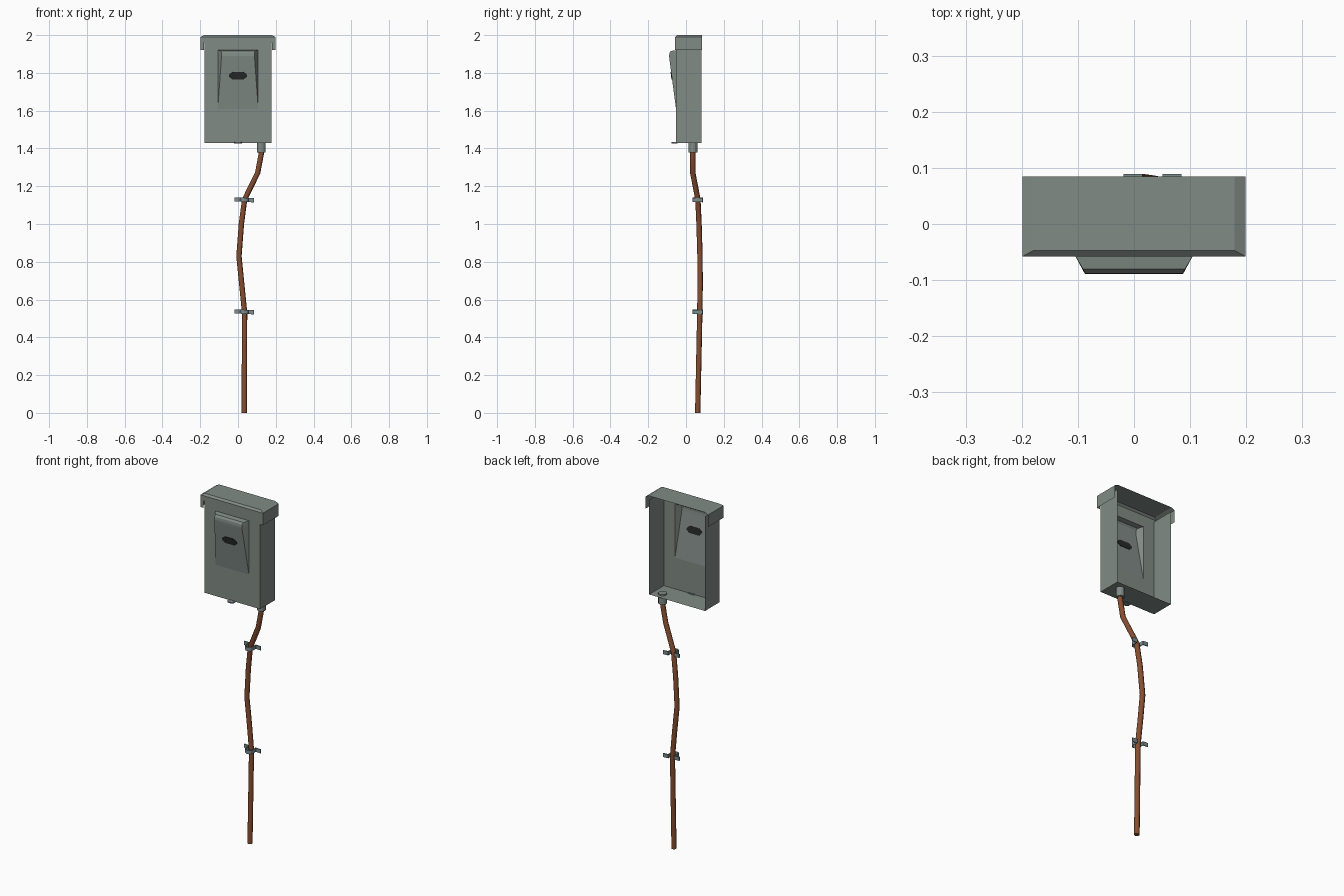
import bpy, bmesh, math
from mathutils import Vector

if "Cube" in bpy.data.objects:
    bpy.data.objects.remove(bpy.data.objects["Cube"])


def mat(name, rgb):
    m = bpy.data.materials.new(name)
    m.diffuse_color = (*rgb, 1)
    m.use_nodes = True
    m.node_tree.nodes["Principled BSDF"].inputs["Base Color"].default_value = m.diffuse_color
    return m


GREY = mat("grey_green_metal", (0.22, 0.26, 0.24))
STEEL = mat("steel", (0.20, 0.26, 0.27))
DARK = mat("dark_plate", (0.02, 0.022, 0.022))
CABLE = mat("brown_cable", (0.24, 0.075, 0.03))


def make(name, polys, material):
    """Object from a list of polygons; shared corners are welded."""
    bm = bmesh.new()
    for p in polys:
        bm.faces.new([bm.verts.new(v) for v in p])
    bmesh.ops.remove_doubles(bm, verts=bm.verts, dist=1e-5)
    bmesh.ops.recalc_face_normals(bm, faces=bm.faces)
    me = bpy.data.meshes.new(name)
    bm.to_mesh(me)
    bm.free()
    me.materials.append(material)
    ob = bpy.data.objects.new(name, me)
    bpy.context.collection.objects.link(ob)
    return ob


def solid(name, profile, place, depth, material):
    """Extrude a 2D profile; place(u, v, d) maps it into space."""
    a = [place(u, v, -depth / 2) for u, v in profile]
    b = [place(u, v, depth / 2) for u, v in profile]
    n = len(a)
    sides = [(a[i], a[(i + 1) % n], b[(i + 1) % n], b[i]) for i in range(n)]
    return make(name, [a[::-1], b] + sides, material)


# Box: sheet metal, open at the back, with an opening behind the pod
W, F, B, Z0, Z1 = 0.178, -0.053, 0.081, 1.43, 1.975
PW, P0, P1 = 0.107, 1.61, 1.92


def front(x0, x1, z0, z1, y=F):
    return [(x0, y, z0), (x1, y, z0), (x1, y, z1), (x0, y, z1)]


polys = [front(-W, W, Z0, P0), front(-W, W, P1, Z1),
         front(-W, -PW, P0, P1), front(PW, W, P0, P1),
         [(-W, F, Z0), (W, F, Z0), (W, B, Z0), (-W, B, Z0)]]
for s in (-W, W):
    polys.append([(s, F, Z0), (s, B, Z0), (s, B, Z1), (s, F, Z1)])
make("box_shell", polys, GREY)

# Hollow wedge pod on the front
rows = [(F, P0, PW), (-0.088, 1.875, 0.088), (-0.0895, 1.89, 0.087),
        (-0.088, 1.905, 0.087), (-0.08, 1.916, 0.091), (F, P1, PW)]
polys = []
for (y0, z0, h0), (y1, z1, h1) in zip(rows, rows[1:]):
    polys.append([(-h0, y0, z0), (h0, y0, z0), (h1, y1, z1), (-h1, y1, z1)])
    for s in (-1, 1):
        if z1 < P1:
            polys.append([(s * h0, y0, z0), (s * h1, y1, z1), (s * PW, F, P1)])
        else:
            polys.append([(s * h0, y0, z0), (s * PW, F, P1), (s * h0, y0, z0 - 1e-3)])
make("front_pod", polys, GREY)

# Cap: bevelled top, deeper skirts at the sides, open back
C, CF, CB, ZL, ZM, ZB = 0.199, -0.058, 0.085, 1.92, 1.96, 1.99
I, IF = 0.179, -0.047
polys = [[(-I, IF, 2), (I, IF, 2), (I, CB, 2), (-I, CB, 2)],
         [(-C, CF, ZB), (C, CF, ZB), (I, IF, 2), (-I, IF, 2)],
         front(-C, C, ZM, ZB, CF)]
for s in (-1, 1):
    polys += [[(s * C, CF, ZB), (s * C, CB, ZB), (s * I, CB, 2), (s * I, IF, 2)],
              [(s * C, CF, ZL), (s * C, CB, ZL), (s * C, CB, ZB), (s * C, CF, ZB)],
              front(s * I, s * C, ZL, ZM, CF)]
make("cap", polys, GREY)

# Plain dark plate set into the sloping pod face
t = Vector((0, -0.035, 0.265)).normalized()
n = Vector((0, -t.z, t.y))
oval = [(-0.047, -0.006), (-0.03, -0.019), (0.03, -0.019), (0.047, -0.006),
        (0.047, 0.006), (0.03, 0.019), (-0.03, 0.019), (-0.047, 0.006)]
mid = Vector((0, -0.0763, 1.785))
solid("dark_plate", oval, lambda u, v, d: mid + Vector((u, 0, 0)) + t * v + n * d, 0.006, DARK)

# Latch tab under the front edge
tab = [(-0.02, -0.045), (-0.02, -0.068), (-0.012, -0.078),
       (0.012, -0.078), (0.02, -0.068), (0.02, -0.045)]
solid("latch_tab", tab, lambda u, v, d: (u, v, 1.43 + d), 0.006, STEEL)

# Cable gland below the box
ring = [(0.023 * math.cos(math.tau * i / 12), 0.023 * math.sin(math.tau * i / 12)) for i in range(12)]
solid("cable_gland", ring, lambda u, v, d: (0.123 + u, 0.037 + v, 1.408 + d), 0.06, GREY)

# Cable: kinked round tube
path = [(0.126, 0.037, 1.40), (0.122, 0.036, 1.365), (0.104, 0.036, 1.27),
        (0.035, 0.063, 1.13), (0.018, 0.069, 1.0), (0.005, 0.074, 0.83),
        (0.02, 0.075, 0.68), (0.035, 0.073, 0.53), (0.033, 0.062, 0.0)]
cu = bpy.data.curves.new("cable", 'CURVE')
cu.dimensions = '3D'
cu.bevel_depth = 0.0145
cu.bevel_resolution = 2
cu.use_fill_caps = True
sp = cu.splines.new('POLY')
sp.points.add(len(path) - 1)
for p, co in zip(sp.points, path):
    p.co = (*co, 1)
cu.materials.append(CABLE)
bpy.context.collection.objects.link(bpy.data.objects.new("cable", cu))

# Clamps: saddle strap with two flat feet
arch = [(-0.022 * math.cos(math.pi * i / 6), 0.056 - 0.022 * math.sin(math.pi * i / 6)) for i in range(7)]
inner = [(u * 0.82, 0.056 + (v - 0.056) * 0.82) for u, v in arch]
strap = ([(-0.052, 0.089), (-0.052, 0.084), (-0.022, 0.084)] + arch +
         [(0.022, 0.084), (0.052, 0.084), (0.052, 0.089), (0.018, 0.089)] +
         inner[::-1] + [(-0.018, 0.089)])
for name, z in (("upper_clamp", 1.128), ("lower_clamp", 0.535)):
    solid(name, strap, lambda u, v, d: (0.033 + u, v, z + d - 0.05 * u), 0.022, STEEL)
